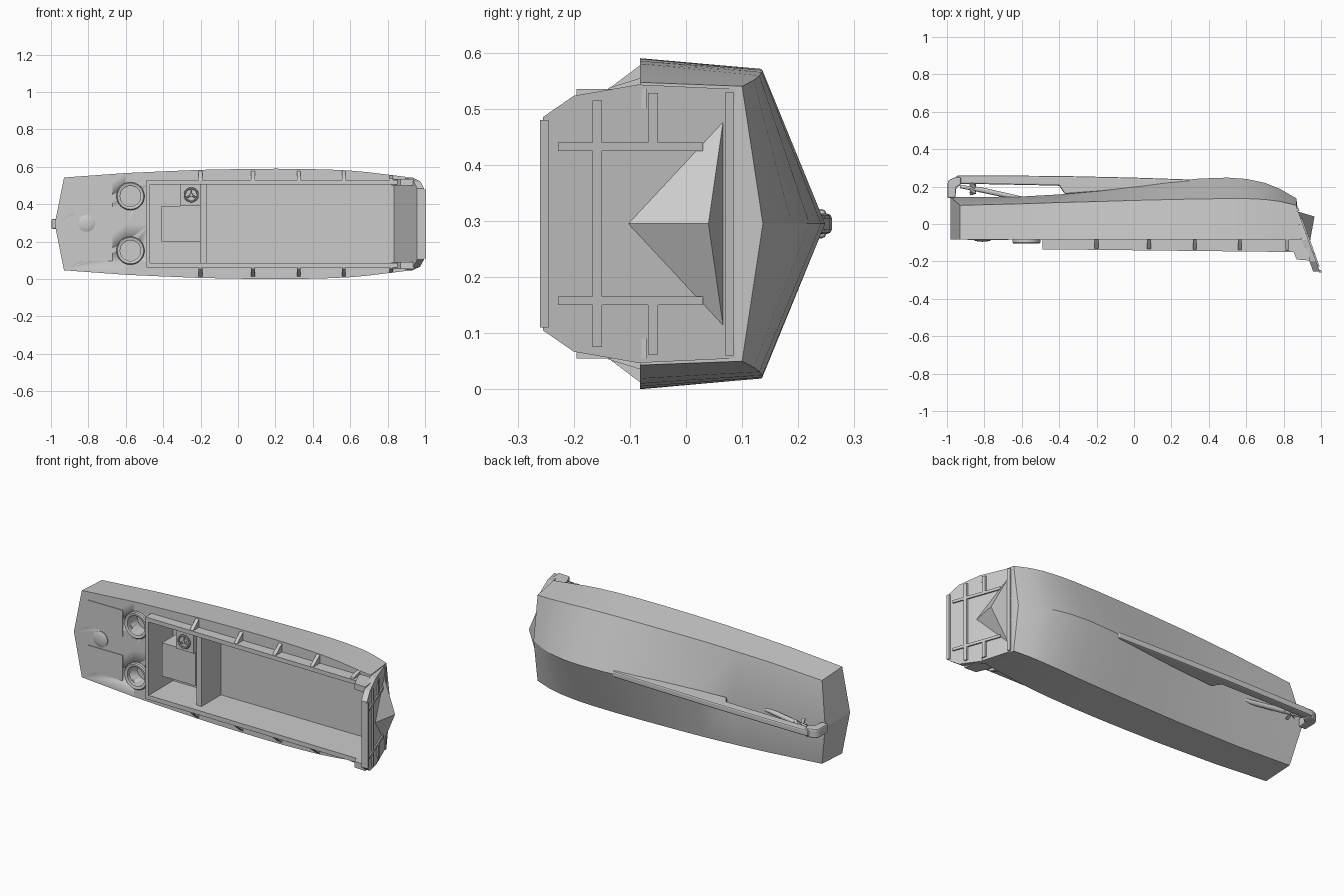
import bpy, bmesh, math
from mathutils import Vector, Matrix

if "Cube" in bpy.data.objects:
    bpy.data.objects.remove(bpy.data.objects["Cube"])

MID = 0.295  # centre line in z (the craft lies on its side, deck facing -y)


def make(name, verts, faces, smooth=None):
    me = bpy.data.meshes.new(name)
    me.from_pydata(verts, [], faces)
    bm = bmesh.new()
    bm.from_mesh(me)
    bmesh.ops.recalc_face_normals(bm, faces=bm.faces)
    bm.to_mesh(me)
    bm.free()
    ob = bpy.data.objects.new(name, me)
    bpy.context.collection.objects.link(ob)
    if smooth:
        bpy.ops.object.select_all(action='DESELECT')
        ob.select_set(True)
        bpy.context.view_layer.objects.active = ob
        bpy.ops.object.shade_smooth_by_angle(angle=math.radians(smooth))
    return ob


def prism(name, a, b):
    """Solid between two matching outlines of 3D points."""
    n = len(a)
    faces = [tuple(range(n)), tuple(range(2 * n - 1, n - 1, -1))]
    faces += [(i, (i + 1) % n, n + (i + 1) % n, n + i) for i in range(n)]
    return make(name, list(a) + list(b), faces)


def slab(name, pts, z0, z1):
    return prism(name, [(x, y, z0) for x, y in pts], [(x, y, z1) for x, y in pts])


def box(name, x0, x1, y0, y1, z0, z1):
    return slab(name, [(x0, y0), (x1, y0), (x1, y1), (x0, y1)], z0, z1)


def lathe(name, profile, x, z, n=32):
    """Turn (radius, y) points about an axis along y."""
    verts = [(x + r * math.cos(t), y, z + r * math.sin(t)) for r, y in profile
             for t in [2 * math.pi * i / n for i in range(n)]]
    m = len(profile)
    faces = [(j * n + i, j * n + (i + 1) % n, (j + 1) * n + (i + 1) % n, (j + 1) * n + i)
             for j in range(m - 1) for i in range(n)]
    faces += [tuple(range(n)), tuple(range((m - 1) * n, m * n))]
    return make(name, verts, faces, 35)


def rod(name, p, q, r0, r1, n=12):
    p, q = Vector(p), Vector(q)
    rot = (q - p).to_track_quat('Z', 'Y')
    ring = lambda c, r: [c + rot @ Vector((r * math.cos(2 * math.pi * i / n),
                                           r * math.sin(2 * math.pi * i / n), 0)) for i in range(n)]
    return prism(name, ring(p, r0), ring(q, r1))


def cut(ob, cutter):
    m = ob.modifiers.new("cut", 'BOOLEAN')
    m.operation, m.object, m.solver = 'DIFFERENCE', cutter, 'EXACT'
    bpy.context.view_layer.objects.active = ob
    bpy.ops.object.modifier_apply(modifier=m.name)


# Hull: x, deck half width, chine half width, chine y, keel y
stations = [(-.93, .248, .238, .10, .143), (-.6, .272, .259, .108, .147), (-.4, .281, .267, .115, .158),
            (-.2, .289, .273, .12, .177), (0, .293, .275, .126, .202), (.2, .295, .276, .131, .228),
            (.35, .294, .276, .134, .243), (.5, .29, .274, .136, .248), (.6, .285, .27, .136, .241),
            (.7, .276, .264, .131, .22), (.78, .266, .256, .121, .188), (.868, .252, .245, .10, .137)]
verts = []
last = len(stations) - 1
for i, (x, dw, cw, cy, ky) in enumerate(stations):
    xc = -.98 if i == 0 else x          # pointed transom
    xd = .895 if i == last else x       # raked bow
    verts += [(xd, -.082, MID + dw), (x, cy, MID + cw), (xc, ky, MID),
              (x, cy, MID - cw), (xd, -.082, MID - dw), (xd if i else xc, -.082, MID)]
faces = [(i * 6 + k, i * 6 + (k + 1) % 6, i * 6 + 6 + (k + 1) % 6, i * 6 + 6 + k)
         for i in range(last) for k in range(6)]
e = last * 6
faces += [(0, 1, 2, 5), (5, 2, 3, 4), tuple(range(e, e + 6))]
hull = make("hull", verts, faces, 20)

# Coaming around the cargo well, then the well itself
coaming = slab("coaming", [(-.49, -.07), (-.49, -.135), (.86, -.15), (.88, -.07)], .062, .53)
well = slab("well_cutter", [(-.47, -.3), (-.47, .085), (.84, .085), (.98, -.3)], .087, .506)
cut(hull, well)
cut(coaming, well)
bpy.data.objects.remove(well)

# Gun tubs with sunken floors
for z in (.443, .152):
    hole = lathe("tub_cutter", [(.055, -.2), (.055, -.01)], -.575, z)
    cut(hull, hole)
    bpy.data.objects.remove(hole)
    lathe("gun_tub", [(.055, -.02), (.055, -.1), (.062, -.104), (.07, -.104), (.075, -.098), (.075, -.07),
                      (.07, -.015)], -.575, z).data.polygons[0].select = False
for ob in [o for o in bpy.data.objects if o.name.startswith("gun_tub")]:
    bm = bmesh.new()
    bm.from_mesh(ob.data)
    bmesh.ops.delete(bm, geom=[f for f in bm.faces if len(f.verts) > 4], context='FACES')
    bm.to_mesh(ob.data)
    bm.free()

# Aft deck hatches and dome
for z0, z1 in ((.35, .50), (.098, .243)):
    box("deck_hatch", -.89, -.67, -.086, -.07, z0, z1)
lathe("deck_dome", [(.045, -.07), (.045, -.087), (.036, -.091), (.018, -.094), (.002, -.095)], -.81, .298)

# Engine box, helm console and cross bulkhead
box("engine_box", -.41, -.2, -.1, .09, .2, .39)
box("helm_console", -.31, -.2, -.115, .09, .39, .507)
box("bulkhead", -.2, -.167, -.09, .09, .085, .508)
bpy.ops.mesh.primitive_torus_add(location=(-.25, -.13, .45), rotation=(math.pi / 2, 0, 0),
                                 major_radius=.035, minor_radius=.005, major_segments=24, minor_segments=8)
bpy.context.object.name = "steering_wheel"
for k in range(3):
    t = math.pi / 2 + k * 2 * math.pi / 3
    rod("wheel_spoke", (-.25, -.127, .45),
        (-.25 + .035 * math.cos(t), -.13, .45 + .035 * math.sin(t)), .005, .004, 8)
rod("wheel_column", (-.25, -.11, .45), (-.25, -.135, .45), .01, .008)

# Triangular brackets outside the coaming
for x in (-.2, .08, .325, .565, .82):
    for s in (1, -1):
        w = .284 if x < .7 else .26
        tri = [(-.075, .23), (-.137 - .01 * x, .23), (-.13 - .01 * x, .242), (-.08, w), (-.075, w)]
        prism("side_bracket", [(x - .01, y, MID + s * d) for y, d in tri],
              [(x + .01, y, MID + s * d) for y, d in tri])


# Bow ramp, a leaning plate
def lean(y, off=0):
    return .906 - .362 * y + off


def plate(name, yz, back, front):
    prism(name, [(lean(y, back), y, z) for y, z in yz], [(lean(y, front), y, z) for y, z in yz])


def strip(y0, y1, z0, z1):
    plate("ramp_rib", [(y0, z0), (y0, z1), (y1, z1), (y1, z0)], -.01, .004)


half = [(.088, .24), (-.085, .248), (-.2, .228), (-.255, .19)]
plate("ramp", [(y, MID + d) for y, d in half] + [(y, MID - d) for y, d in half[::-1]], -.04, -.004)
strip(-.26, -.245, .11, .48)
strip(.07, .085, .06, .53)
strip(-.167, -.15, .075, .515)
for s in (1, -1):
    za, zb = sorted((MID + s * .13, MID + s * .145))
    strip(-.228, .03, za, zb)
    za, zb = sorted((MID + s * .14, MID + s * .233))
    strip(-.068, -.05, za, zb)
    # cheek arms holding the ramp
    za, zb = sorted((MID + s * .205, MID + s * .24))
    slab("ramp_cheek", [(.82, -.07), (.84, -.12), (.87, -.19), (.94, -.195), (.93, -.07)], za, zb)

# Pointed fender on the ramp face
make("bow_fender", [(lean(.068, -.01), .068, .1), (lean(.068, -.01), .068, .49),
                    (lean(-.11, -.008), -.11, MID), (.965, .04, MID)],
     [(0, 1, 2), (0, 1, 3), (1, 2, 3), (2, 0, 3)])

# Skeg along the keel and the rudder post
skeg = slab("skeg", [(.3, .238), (.0, .248), (-.4, .257), (-.9, .26), (-.95, .258), (-.96, .215),
                     (-.9, .215), (-.4, .205), (-.37, .16), (-.1, .18), (.3, .22)], MID - .018, MID + .018)
rudder = slab("rudder", [(-.998, .14), (-.998, .215), (-.99, .235), (-.955, .25), (-.925, .25), (-.925, .21),
                         (-.95, .195), (-.955, .14)], MID - .026, MID + .026)
for ob in (skeg, rudder):
    b = ob.modifiers.new("bevel", 'BEVEL')
    b.width, b.segments = .008, 2

# Propeller and shaft
rod("propeller_shaft", (-.6, .135, MID), (-.82, .183, MID), .012, .014)
rod("propeller_hub", (-.82, .183, MID), (-.93, .2, MID), .014, .008)
for k in range(4):
    m = Matrix.Translation((-.865, .188, MID)) @ Matrix.Rotation(k * math.pi / 2 + .6, 4, 'X')
    shape = [(-.006, .005), (.012, .008), (.02, .025), (.01, .038), (-.01, .036), (-.014, .02)]
    prism("propeller_blade", [m @ Vector((u, r, -.004 + .6 * u)) for u, r in shape],
          [m @ Vector((u, r, .004 + .6 * u)) for u, r in shape])
